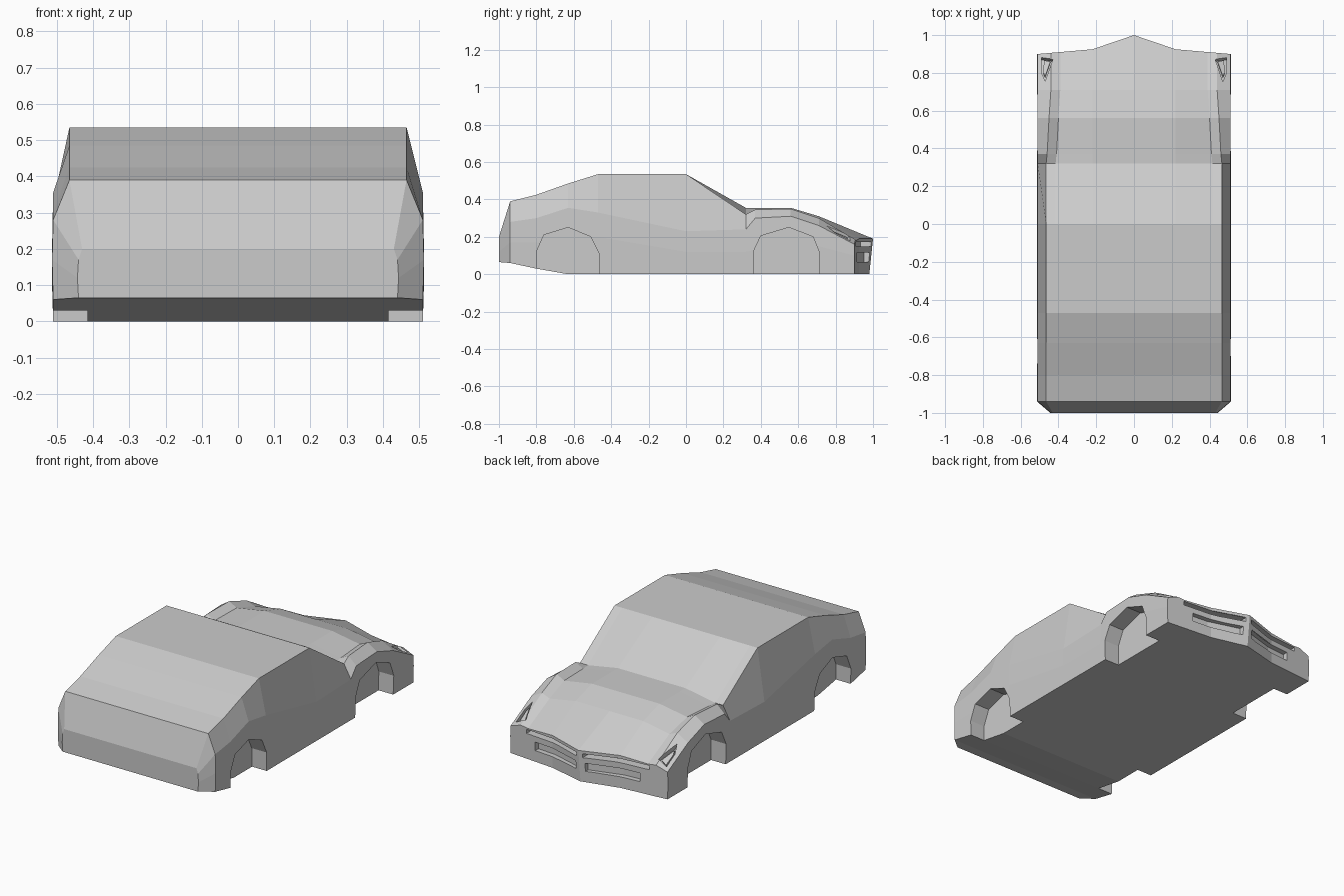
import bpy, bmesh
from mathutils import Matrix, Vector

if "Cube" in bpy.data.objects:
    bpy.data.objects.remove(bpy.data.objects["Cube"])


def add_mesh(name, bm):
    bmesh.ops.recalc_face_normals(bm, faces=bm.faces)
    me = bpy.data.meshes.new(name)
    bm.to_mesh(me)
    bm.free()
    ob = bpy.data.objects.new(name, me)
    bpy.context.collection.objects.link(ob)
    return ob


def prism(name, bottom, top):
    """Closed prism between two matching outlines."""
    bm = bmesh.new()
    a = [bm.verts.new(p) for p in bottom]
    b = [bm.verts.new(p) for p in top]
    bm.faces.new(a)
    bm.faces.new(b)
    for i in range(len(a)):
        j = (i + 1) % len(a)
        bm.faces.new((a[i], a[j], b[j], b[i]))
    return add_mesh(name, bm)


def cut(target, cutter):
    mod = target.modifiers.new("cut", 'BOOLEAN')
    mod.operation = 'DIFFERENCE'
    mod.solver = 'EXACT'
    mod.object = cutter
    cutter.hide_render = True
    bpy.context.view_layer.objects.active = target
    bpy.ops.object.modifier_apply(modifier=mod.name)
    bpy.data.objects.remove(cutter)


def nose_y(x, tip=0.99):
    x = abs(x)
    if x < 0.22:
        return tip + (0.925 - tip) * x / 0.22
    return 0.925 - 0.025 * (x - 0.22) / 0.29


# Body stations: y, side x, floor z, low side z, shoulder z, top edge x, top edge z, gutter z, middle z
stations = [
    (-1.00, .440, .065, .12, .17, .430, .20, .20, .20),
    (-0.94, .510, .060, .17, .28, .465, .39, .39, .39),
    (-0.80, .510, .030, .17, .30, .465, .425, .425, .425),
    (-0.63, .510, .000, .20, .355, .465, .485, .485, .485),
    (-0.47, .510, .000, .20, .33, .465, .535, .535, .535),
    (0.00, .510, .000, .12, .23, .465, .535, .535, .535),
    (0.32, .510, .000, .12, .24, .465, .32, .32, .355),
    (0.37, .510, .000, .13, .30, .460, .345, .32, .355),
    (0.56, .510, .000, .20, .31, .450, .35, .325, .355),
    (0.71, .510, .000, .15, .26, .440, .30, .28, .31),
    (0.90, .510, .000, .10, .16, .440, .185, .18, .19),
]

bm = bmesh.new()
rings = []
for i, (y, xs, zf, zl, zs, xt, ze, zg, zm) in enumerate(stations):
    half = [(.22, zf), (xs, zf), (xs + .003, zl), (xs, zs), (xt, ze), (xt - .05, zg), (.22, zm)]
    loop = [(0, zf)] + half + [(0, zm)] + [(-x, z) for x, z in reversed(half)]
    last = i == len(stations) - 1
    ring = []
    for x, z in loop:
        yy = nose_y(x, 1.0 if z > .1 else .98) if last else y
        ring.append(bm.verts.new((x, yy, z)))
    rings.append(ring)
n = len(rings[0])
for a, b in zip(rings, rings[1:]):
    for i in range(n):
        j = (i + 1) % n
        bm.faces.new((a[i], a[j], b[j], b[i]))
for r in (rings[0], rings[-1]):
    bm.faces.new((r[0], r[1], r[7], r[8]))
    bm.faces.new(r[1:8])
    bm.faces.new((r[0], r[8], r[9], r[15]))
    bm.faces.new(r[9:16])
body = add_mesh("car_body", bm)

# Wheel arches
rear_arch = [(-.80, -.1), (-.80, .12), (-.76, .21), (-.63, .25), (-.51, .20), (-.465, .11), (-.46, -.1)]
front_arch = [(.36, -.1), (.36, .12), (.40, .205), (.55, .25), (.68, .20), (.715, .11), (.71, -.1)]
for s in (1, -1):
    for arch in (rear_arch, front_arch):
        cut(body, prism("arch_cutter", [(s * .415, y, z) for y, z in arch],
                        [(s * .6, y, z) for y, z in arch]))

# Gap under the bonnet lip and lower grille openings
for s in (1, -1):
    for x0, x1, z0, z1, depth in ((.02, .40, .148, .172, .05), (.03, .34, .065, .115, .03)):
        xs = (x0, .22, x1)
        plan = [(x, nose_y(x) - depth) for x in xs] + [(x, 1.1) for x in reversed(xs)]
        cut(body, prism("grille_cutter", [(s * x, y, z0) for x, y in plan],
                        [(s * x, y, z1) for x, y in plan]))

# Headlight pockets with a slanted lens in each
slope = Matrix.Rotation(-.52, 4, 'X')


def slanted(pts, s, h):
    out = []
    for x, y in pts:
        v = slope @ Vector((x, y, h))
        out.append((s * (v.x + .465), v.y + .83, v.z + .21 - .4 * v.x))
    return out


pocket = [(-.035, .045), (.025, .055), (.025, -.035), (.005, -.09)]
lens = [(-.022, .036), (.012, .045), (.014, -.03), (.006, -.055)]
for s, side in ((1, "right"), (-1, "left")):
    cut(body, prism("headlight_cutter", slanted(pocket, s, -.018), slanted(pocket, s, .08)))
    prism("headlight_" + side, slanted(lens, s, -.022), slanted(lens, s, -.004))
